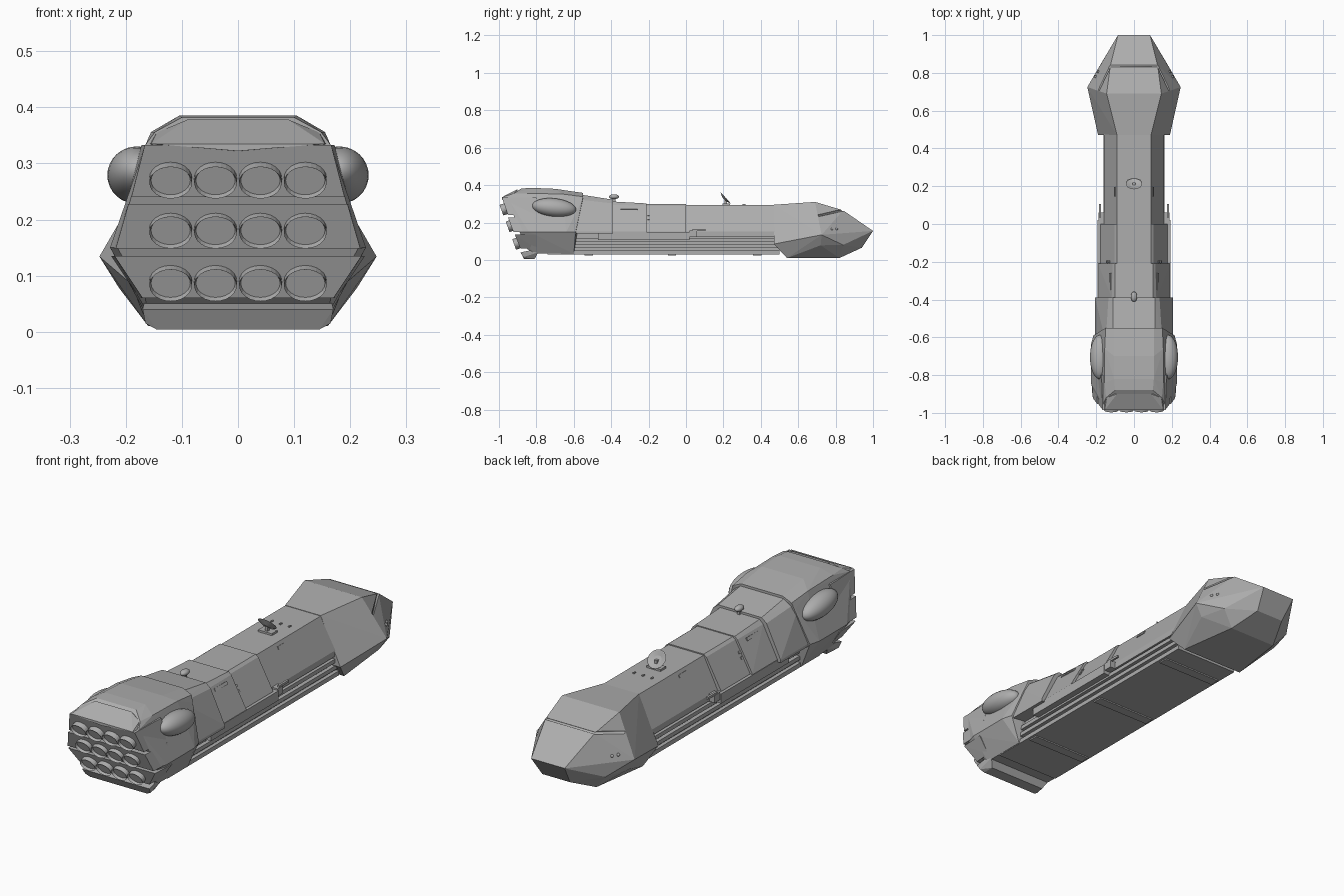
import bpy, bmesh, math
from mathutils import Matrix, Vector

cube = bpy.data.objects.get("Cube")
if cube:
    bpy.data.objects.remove(cube)

grey = bpy.data.materials.new("hull_grey")
grey.use_nodes = True
grey.diffuse_color = (0.42, 0.42, 0.42, 1)
grey.node_tree.nodes["Principled BSDF"].inputs["Base Color"].default_value = (0.42, 0.42, 0.42, 1)


def finish(name, bm, smooth=False):
    bmesh.ops.recalc_face_normals(bm, faces=bm.faces)
    mesh = bpy.data.meshes.new(name)
    for f in bm.faces:
        f.smooth = smooth
    bm.to_mesh(mesh)
    bm.free()
    mesh.materials.append(grey)
    ob = bpy.data.objects.new(name, mesh)
    bpy.context.collection.objects.link(ob)
    return ob


def hull(name, half):
    """Convex plated solid, symmetric across x."""
    bm = bmesh.new()
    for x, y, z in half:
        for s in (1, -1):
            bm.verts.new((s * x, y, z))
    bmesh.ops.remove_doubles(bm, verts=bm.verts, dist=0.0001)
    res = bmesh.ops.convex_hull(bm, input=bm.verts)
    junk = {v for v in res["geom_interior"] + res["geom_unused"] if isinstance(v, bmesh.types.BMVert)}
    bmesh.ops.delete(bm, geom=list(junk), context='VERTS')
    bmesh.ops.dissolve_limit(bm, angle_limit=0.02, verts=bm.verts, edges=bm.edges)
    return finish(name, bm)


def segment(name, y0, y1, section0, section1=None):
    """Hull slab between two half sections."""
    pts = [(x, y0, z) for x, z in section0] + [(x, y1, z) for x, z in section1 or section0]
    return hull(name, pts)


def box(name, loc, size, tilt=0):
    bm = bmesh.new()
    m = Matrix.Translation(loc) @ Matrix.Rotation(tilt, 4, 'Y') @ Matrix.Diagonal((*size, 1))
    bmesh.ops.create_cube(bm, size=1, matrix=m)
    return finish(name, bm)


def pair(name, loc, size, tilt=0):
    x, y, z = loc
    for side, s in (("left", 1), ("right", -1)):
        box(f"{side}_{name}", (s * x, y, z), size, -s * tilt)


def ball(name, loc, radii, rot=0, segs=32):
    bm = bmesh.new()
    m = Matrix.Translation(loc) @ Matrix.Rotation(rot, 4, 'X') @ Matrix.Diagonal((*radii, 1))
    bmesh.ops.create_uvsphere(bm, u_segments=segs, v_segments=segs // 2, radius=1, matrix=m)
    return finish(name, bm, True)


# Faceted nose
nose = hull("nose", [
    (.09, .47, .295), (.19, .47, .085), (.16, .54, .01), (.12, .82, .01),
    (.145, .69, .31), (.247, .725, .134), (.212, .72, .078), (.18, .84, .08),
    (.125, .84, .265), (.085, 1, .155), (.07, .94, .065)])

# Visor groove cut across the nose
path = bpy.data.curves.new("visor_path", 'CURVE')
path.dimensions = '3D'
path.bevel_depth = .007
path.bevel_resolution = 1
path.use_fill_caps = True
line = path.splines.new('POLY')
line.points.add(3)
for p, co in zip(line.points, [(-.188, .708, .237), (-.125, .838, .267), (.125, .838, .267), (.188, .708, .237)]):
    p.co = (*co, 1)
tube = bpy.data.objects.new("visor_tube", path)
bpy.context.collection.objects.link(tube)
dg = bpy.context.evaluated_depsgraph_get()
cutter = bpy.data.objects.new("visor_cutter", bpy.data.meshes.new_from_object(tube.evaluated_get(dg)))
bpy.context.collection.objects.link(cutter)
bpy.data.objects.remove(tube)
mod = nose.modifiers.new("groove", 'BOOLEAN')
mod.operation = 'DIFFERENCE'
mod.solver = 'EXACT'
mod.object = cutter
dg = bpy.context.evaluated_depsgraph_get()
dg.update()
cut = bpy.data.meshes.new_from_object(nose.evaluated_get(dg))
nose.modifiers.clear()
if len(cut.polygons) > 10:
    nose.data = cut
bpy.data.objects.remove(cutter)

# Stepped upper hull, bow to stern
segment("neck_hull", 0, .5, [(.09, .293), (.16, .152), (.16, .125)])
segment("fore_hull", -.21, 0, [(.09, .298), (.103, .288), (.178, .152), (.178, .13)])
segment("mid_hull", -.39, -.21, [(.1, .312), (.118, .294), (.19, .152), (.19, .13)],
        [(.1, .302), (.113, .29), (.19, .152), (.19, .13)])
segment("aft_hull", -.62, -.39, [(.11, .358), (.15, .328), (.207, .152), (.207, .14)],
        [(.11, .322), (.135, .302), (.207, .152), (.207, .14)])

# Grooved lower hull
box("lower_core", (0, -.12, .092), (.29, 1.24, .12))
for i, (z, h) in enumerate([(.04, .02), (.074, .018), (.106, .018)]):
    box(f"lower_rail_{i + 1}", (0, -.12, z), (.324, 1.24, h))
for y in (-.52, -.075, .38):
    box("belly_strip", (0, y, .03), (.3, .045, .012))
pair("side_pod", (.172, -.225, .128), (.04, .49, .044))

# Engine housing
hull("engine_housing", [
    (.105, -.55, .358), (.15, -.55, .338), (.162, -.56, .31), (.215, -.59, .15), (.165, -.6, .032),
    (.105, -.7, .38), (.155, -.66, .352), (.228, -.64, .15),
    (.105, -.82, .385), (.155, -.84, .356), (.228, -.84, .15), (.162, -.82, .035),
    (.1, -.88, .382), (.148, -.92, .356), (.165, -.955, .333), (.215, -.89, .15), (.165, -.85, .06)])
hull("housing_brow", [(.09, -.9, .378), (.145, -.92, .355), (.155, -.985, .335),
                      (.16, -.9, .333), (0, -.985, .322)])

# Three engine banks: lower z, upper z, lower width, upper width, lower y, upper y
banks = [(.24, .333, .19, .166, -.952, -.984),
         (.148, .228, .218, .195, -.922, -.952),
         (.06, .135, .17, .22, -.885, -.915)]
for i, (z0, z1, w0, w1, y0, y1) in enumerate(banks):
    hull(f"engine_bank_{i + 1}", [(w0, y0, z0), (w1, y1, z1), (w0 + .006, -.8, z0), (w1 + .006, -.8, z1)])
hull("stern_lip", [(.17, -.885, .04), (.165, -.87, .015), (.145, -.865, .004),
                   (.145, -.81, .004), (.165, -.79, .04), (.165, -.79, .06)])

# Recessed oval nozzles
for row, (y, z) in enumerate([(-.966, .273), (-.933, .184), (-.898, .09)]):
    for col in range(4):
        bm = bmesh.new()
        m = (Matrix.Translation((-.12 + .08 * col, y, z)) @ Matrix.Rotation(math.radians(110), 4, 'X')
             @ Matrix.Diagonal((.038, .03, 1, 1)))
        bmesh.ops.create_cone(bm, cap_ends=True, segments=24, radius1=1, radius2=1, depth=.044, matrix=m)
        rear = min((f for f in bm.faces if len(f.verts) > 4), key=lambda f: f.calc_center_median().y)
        bmesh.ops.inset_region(bm, faces=[rear], thickness=.003)
        bmesh.ops.translate(bm, verts=rear.verts, vec=-rear.normal * .012)
        finish(f"nozzle_{row + 1}_{col + 1}", bm)

# Side blisters and nose lamps
for side, s in (("left", 1), ("right", -1)):
    ball(f"{side}_blister", (s * .18, -.705, .279), (.053, .118, .05), math.radians(-6))
    for y, x in ((.78, .203), (.805, .189)):
        ball(f"{side}_nose_lamp", (s * x, y, .165), (.007, .007, .007), 0, 12)

# Side windows and slots
for z, x in ((.24, .13), (.218, .142)):
    pair("window", (x, -.2, z), (.008, .012, .012), .53)
pair("mid_slot", (.125, -.305, .275), (.008, .09, .014), .53)
pair("neck_slot", (.1, .17, .272), (.008, .05, .014), .46)

# Side guns
pair("gun_mount", (.172, .04, .14), (.03, .04, .034))
pair("gun_barrel", (.18, .07, .16), (.01, .07, .01))

# Deck vents and sensor dome
for x in (-.045, 0, .045):
    box("deck_vent", (x, .31, .294), (.007, .014, .008))
box("dome_stalk", (0, -.385, .325), (.014, .014, .03))
ball("sensor_dome", (0, -.385, .338), (.017, .027, .013), 0, 16)

# Antenna dish on its pedestal
box("dish_base", (0, .215, .296), (.07, .04, .012))
box("dish_mast", (0, .212, .312), (.014, .014, .034))
bm = bmesh.new()
m = Matrix.Translation((0, .208, .328)) @ Matrix.Rotation(math.radians(-48), 4, 'X')
bmesh.ops.create_cone(bm, cap_ends=True, segments=24, radius1=.014, radius2=.043, depth=.012, matrix=m)
face = max((f for f in bm.faces if len(f.verts) > 4), key=lambda f: f.calc_area())
bmesh.ops.inset_region(bm, faces=[face], thickness=.004)
bmesh.ops.inset_region(bm, faces=[face], thickness=.02, depth=-.007)
finish("antenna_dish", bm)
